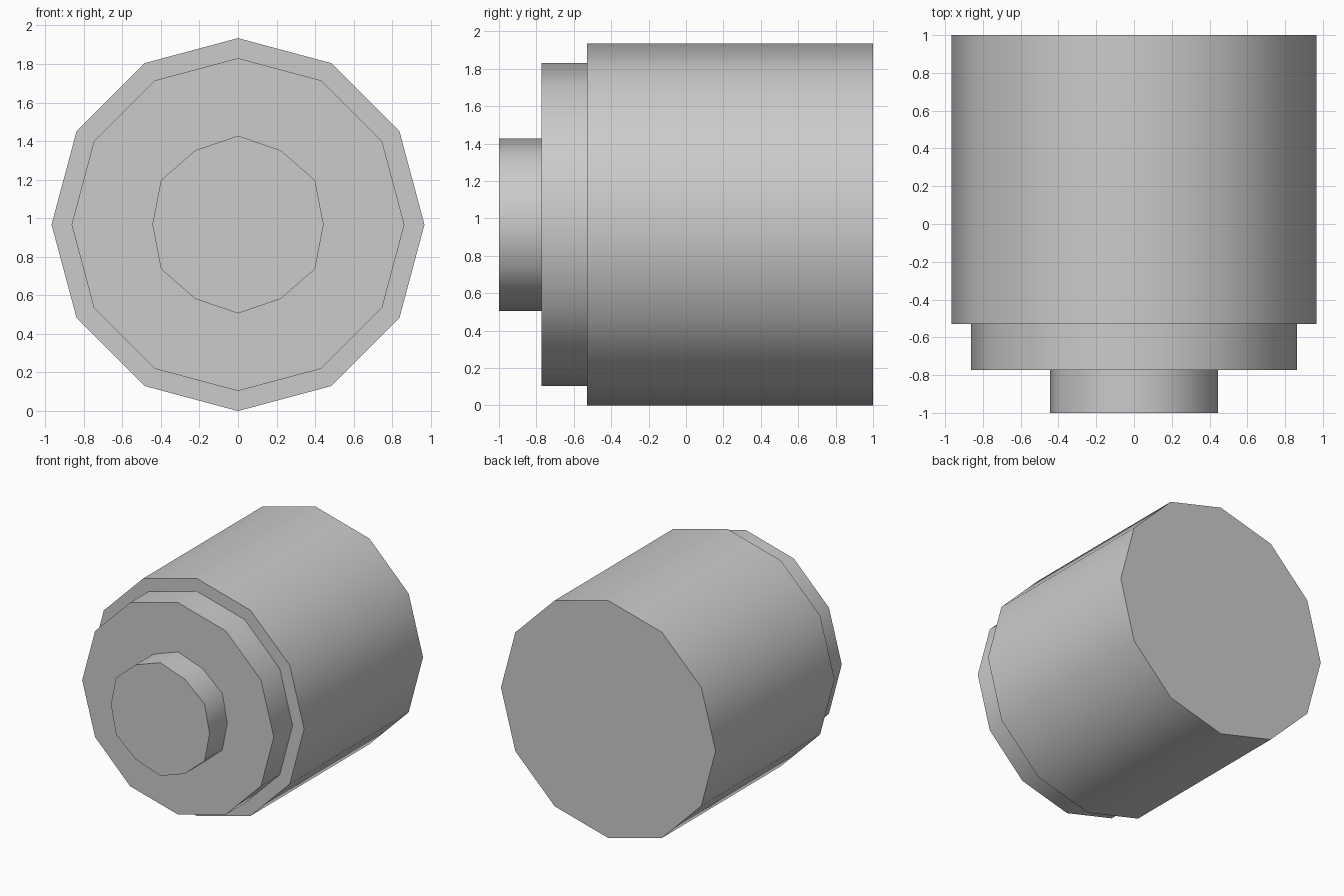
import bpy
import bmesh
from math import sin, cos, radians

cube = bpy.data.objects.get("Cube")
if cube:
    bpy.data.objects.remove(cube, do_unlink=True)

SIDES = 12
AXIS_Z = 0.967

grey = bpy.data.materials.new("plain grey")
grey.use_nodes = True
grey.diffuse_color = (0.6, 0.6, 0.6, 1)
grey.node_tree.nodes["Principled BSDF"].inputs["Base Color"].default_value = (0.6, 0.6, 0.6, 1)


def drum(name, front, back, even_radius, odd_radius):
    """Twelve-sided capped drum lying along y, with alternating corner radii."""
    bm = bmesh.new()
    ring = []
    for i in range(SIDES):
        a = radians(360 * i / SIDES)
        r = odd_radius if i % 2 else even_radius
        ring.append(bm.verts.new((r * cos(a), front, AXIS_Z + r * sin(a))))
    cap = bm.faces.new(ring)
    ext = bmesh.ops.extrude_face_region(bm, geom=[cap], use_keep_orig=True)
    moved = [v for v in ext["geom"] if isinstance(v, bmesh.types.BMVert)]
    bmesh.ops.translate(bm, verts=moved, vec=(0, back - front, 0))
    bmesh.ops.recalc_face_normals(bm, faces=bm.faces)
    mesh = bpy.data.meshes.new(name)
    bm.to_mesh(mesh)
    bm.free()
    mesh.materials.append(grey)
    obj = bpy.data.objects.new(name, mesh)
    bpy.context.collection.objects.link(obj)

    # Rounded sides, crisp rims
    bpy.ops.object.select_all(action="DESELECT")
    obj.select_set(True)
    bpy.context.view_layer.objects.active = obj
    bpy.ops.object.shade_smooth_by_angle(angle=radians(45))


# Large body, stepped collar and small front boss
drum("main_body", -0.53, 1.0, 0.967, 0.967)
drum("front_collar", -0.772, -0.53, 0.863, 0.863)
drum("front_boss", -1.0, -0.772, 0.444, 0.461)
